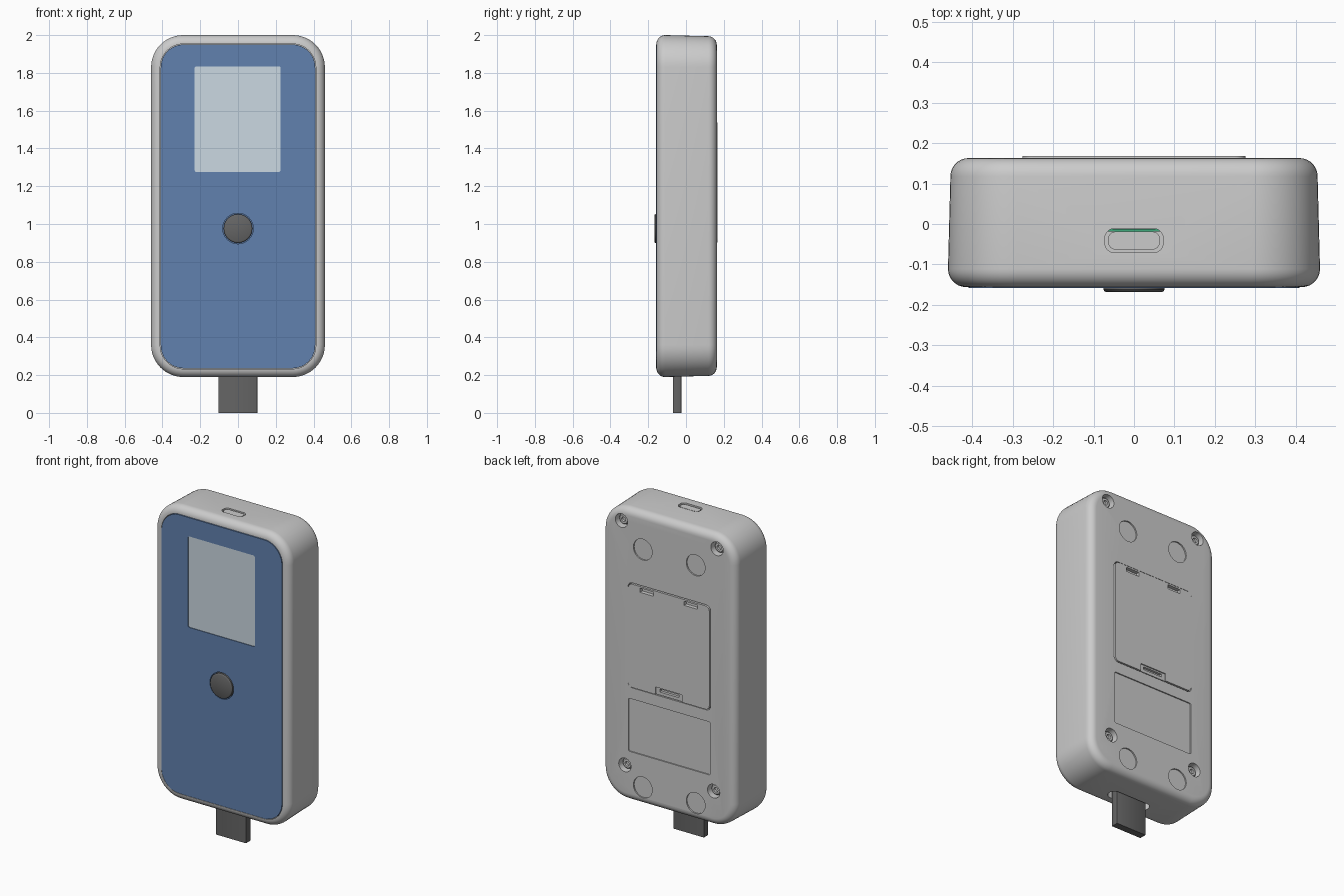
import bpy, bmesh
from math import sin, cos, pi

if "Cube" in bpy.data.objects:
    bpy.data.objects.remove(bpy.data.objects["Cube"])


def material(name, rgb):
    m = bpy.data.materials.new(name)
    m.diffuse_color = (*rgb, 1)
    m.use_nodes = True
    m.node_tree.nodes["Principled BSDF"].inputs["Base Color"].default_value = m.diffuse_color
    return m


BLUE = material("panel_blue", (0.12, 0.22, 0.43))
GLASS = material("screen_glass", (0.60, 0.69, 0.76))
DARK = material("dark_plastic", (0.13, 0.13, 0.13))
GREEN = material("board_green", (0.05, 0.40, 0.20))


def outline(hx, hz, r, seg):
    """Rounded rectangle, as 2D points."""
    pts = []
    for q, (sx, sz) in enumerate([(1, 1), (-1, 1), (-1, -1), (1, -1)]):
        for k in range(seg + 1):
            a = (q + k / seg) * pi / 2
            pts.append((sx * (hx - r) + r * cos(a), sz * (hz - r) + r * sin(a)))
    return pts


def loft(name, c, hx, hz, r, layers, axis='y', mat=None, seg=8):
    """Stack rounded rectangles (depth, inset) along y or z."""
    bm = bmesh.new()
    rings = []
    for d, i in layers:
        ring = []
        for a, b in outline(hx - i, hz - i, max(r - i, 0.0015), seg):
            co = (c[0] + a, d, c[1] + b) if axis == 'y' else (c[0] + a, c[1] + b, d)
            ring.append(bm.verts.new(co))
        rings.append(ring)
    n = len(rings[0])
    for r0, r1 in zip(rings, rings[1:]):
        for k in range(n):
            bm.faces.new((r0[k], r0[(k + 1) % n], r1[(k + 1) % n], r1[k]))
    bm.faces.new(rings[0])
    bm.faces.new(rings[-1])
    bmesh.ops.remove_doubles(bm, verts=bm.verts, dist=1e-5)
    bmesh.ops.recalc_face_normals(bm, faces=bm.faces)
    me = bpy.data.meshes.new(name)
    bm.to_mesh(me)
    bm.free()
    ob = bpy.data.objects.new(name, me)
    bpy.context.collection.objects.link(ob)
    if mat:
        me.materials.append(mat)
    return ob


def disc(name, c, r, layers, mat=None):
    return loft(name, c, r, r, r, layers, 'y', mat)


def activate(ob):
    bpy.ops.object.select_all(action='DESELECT')
    ob.select_set(True)
    bpy.context.view_layer.objects.active = ob


def cut(ob, cutter):
    """Subtract the cutter, then drop it."""
    cutter.hide_render = True
    m = ob.modifiers.new("cut", 'BOOLEAN')
    m.operation, m.solver, m.object = 'DIFFERENCE', 'EXACT', cutter
    activate(ob)
    bpy.ops.object.modifier_apply(modifier=m.name)
    bpy.data.objects.remove(cutter, do_unlink=True)


# Case: filleted block with slight draft towards the back
FRONT, BACK, F, DRAFT, N = -0.156, 0.163, 0.045, 0.006, 7
layers = []
for k in range(N + 1):
    t = k / N * pi / 2
    layers.append((FRONT + F * (1 - cos(t)), F * (1 - sin(t))))
for k in range(N, -1, -1):
    t = k / N * pi / 2
    layers.append((BACK - F * (1 - cos(t)), DRAFT + F * (1 - sin(t))))
case = loft("case", (0, 1.095), 0.46, 0.905, 0.17, layers, seg=12)

# Front panel seat
PANEL_C = (0, 1.093)
cut(case, loft("seat_cut", PANEL_C, 0.412, 0.86, 0.124, [(-0.3, 0), (-0.13, 0)], seg=12))

# Back: door seat, label recess
cut(case, loft("door_seat_cut", (0, 1.22), 0.281, 0.323, 0.03, [(0.14, 0), (0.3, 0)]))
cut(case, loft("label_cut", (0, 0.665), 0.278, 0.163, 0.01, [(0.156, 0), (0.3, 0)]))

# Back: pad recesses, screw holes with screws
for s in (-1, 1):
    for z in (0.304, 1.767):
        cut(case, disc("pad_cut", (s * 0.18, z), 0.064, [(0.155, 0), (0.3, 0)]))
    for x, z in ((0.302, 0.41), (0.325, 1.907)):
        cut(case, disc("screw_cut", (s * x, z), 0.042, [(0.115, 0), (0.3, 0)]))
        screw = disc("screw", (s * x, z), 0.032, [(0.105, 0), (0.136, 0), (0.142, 0.006)])
        cut(screw, disc("socket_cut", (s * x, z), 0.014, [(0.128, 0), (0.2, 0)]))

# Top port opening and bottom connector opening
cut(case, loft("port_cut", (0, -0.041), 0.072, 0.030, 0.024, [(1.90, 0), (2.1, 0)], 'z'))
cut(case, loft("connector_cut", (0, -0.047), 0.14, 0.038, 0.037, [(0.1, 0), (0.28, 0)], 'z'))

# Front panel with window and button hole
panel = loft("front_panel", PANEL_C, 0.409, 0.857, 0.121,
             [(-0.158, 0), (-0.13, 0)], mat=BLUE, seg=12)
cut(panel, loft("window_cut", (-0.002, 1.555), 0.228, 0.28, 0.012, [(-0.3, 0), (-0.14, 0)]))
cut(panel, disc("button_cut", (0, 0.976), 0.081, [(-0.3, 0), (-0.14, 0)]))
loft("screen", (-0.002, 1.555), 0.228, 0.28, 0.012, [(-0.154, 0), (-0.135, 0)], mat=GLASS)
disc("button", (0, 0.976), 0.076,
     [(-0.168, 0.007), (-0.166, 0.003), (-0.162, 0), (-0.135, 0)], DARK)

# Battery door with two hinge slots and a finger clip
door = loft("battery_door", (0, 1.22), 0.276, 0.318, 0.027, [(0.13, 0), (0.168, 0)])
for s in (-1, 1):
    cut(door, loft("hinge_cut", (s * 0.15, 1.515), 0.045, 0.013, 0.002, [(0.145, 0), (0.3, 0)]))
cut(door, loft("clip_cut", (0, 0.92), 0.09, 0.028, 0.003, [(0.161, 0), (0.3, 0)]))
cut(door, loft("clip_slot_cut", (0, 0.93), 0.065, 0.009, 0.002, [(0.145, 0), (0.3, 0)]))

# Top port block with a strip of circuit board behind it
loft("port_block", (0, -0.041), 0.064, 0.022, 0.018, [(1.89, 0), (1.994, 0)], 'z')
loft("circuit_board", (0, -0.015), 0.066, 0.003, 0.001, [(1.89, 0), (1.96, 0)], 'z', GREEN)

# Plug at the bottom
loft("connector", (-0.001, -0.047), 0.103, 0.022, 0.002, [(0, 0), (0.30, 0)], 'z', DARK, seg=2)

for ob in bpy.context.scene.objects:
    activate(ob)
    bpy.ops.object.shade_smooth_by_angle(angle=0.5)
